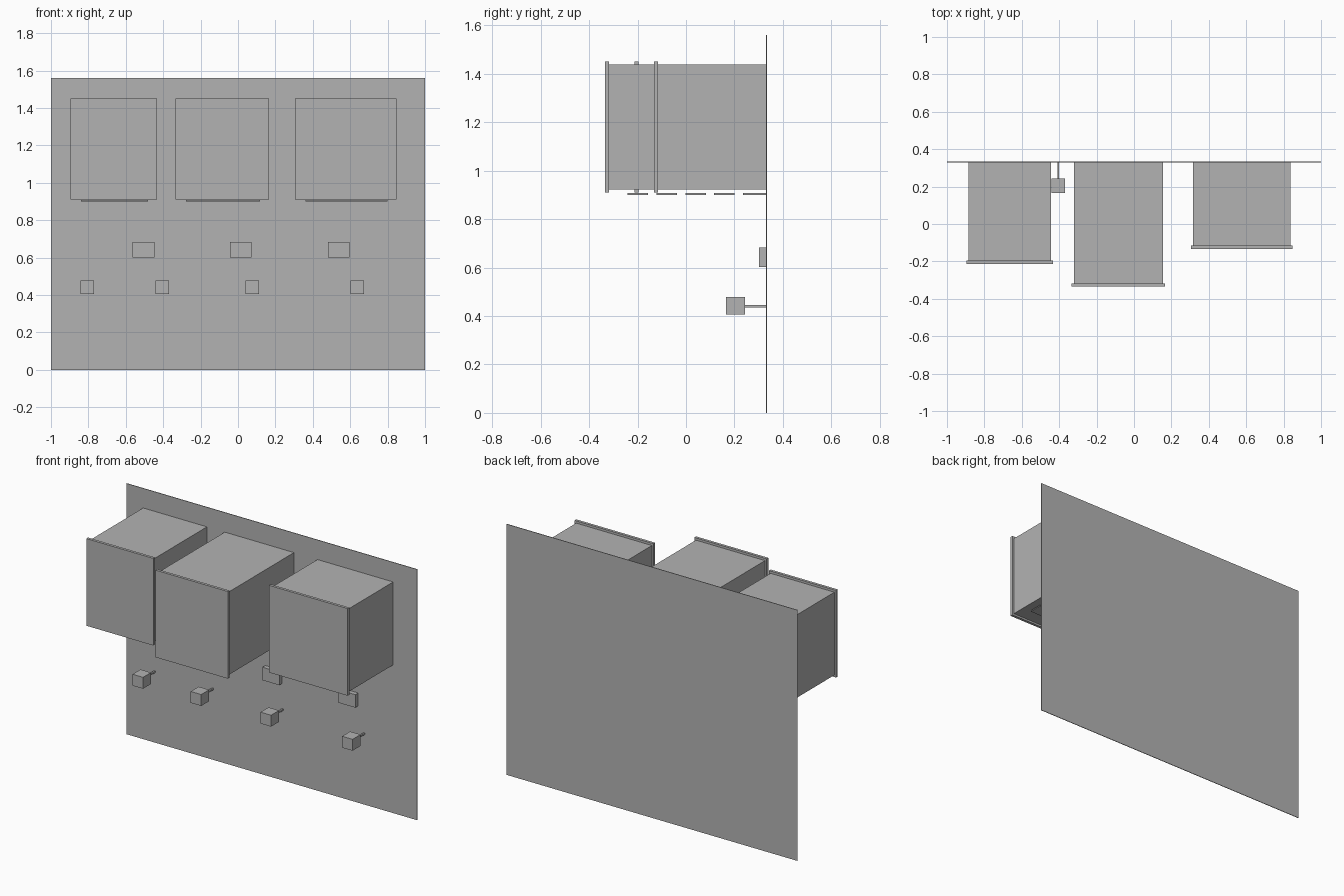
import bpy
import bmesh
from mathutils import Matrix, Vector

cube = bpy.data.objects.get("Cube")
if cube:
    bpy.data.objects.remove(cube, do_unlink=True)

grey = bpy.data.materials.new("plain grey")
grey.use_nodes = True
grey.diffuse_color = (0.45, 0.45, 0.45, 1)
grey.node_tree.nodes["Principled BSDF"].inputs["Base Color"].default_value = grey.diffuse_color

WALL_Y = 0.33


def box(name, x, y, z):
    """Box spanning the (low, high) ranges on each axis."""
    low, high = Vector((x[0], y[0], z[0])), Vector((x[1], y[1], z[1]))
    bm = bmesh.new()
    matrix = Matrix.Translation((low + high) / 2) @ Matrix.Diagonal((*(high - low), 1))
    bmesh.ops.create_cube(bm, size=1, matrix=matrix)
    mesh = bpy.data.meshes.new(name)
    bm.to_mesh(mesh)
    bm.free()
    mesh.materials.append(grey)
    obj = bpy.data.objects.new(name, mesh)
    bpy.context.collection.objects.link(obj)
    return obj


# Thin backing wall
box("wall", (-1, 1), (WALL_Y, 0.334), (0, 1.56))

# Wall cabinets: side, door left edge, door right edge, front, slat count
cabinets = [
    ("right", -0.895, -0.434, -0.213, 4),
    ("middle", -0.333, 0.165, -0.334, 5),
    ("left", 0.305, 0.848, -0.133, 3),
]
for side, x0, x1, front, slats in cabinets:
    back = front + 0.017
    box(f"{side}_cabinet_body", (x0 + 0.011, x1 - 0.011), (back, WALL_Y), (0.922, 1.438))
    box(f"{side}_cabinet_door", (x0, x1), (front, back), (0.91, 1.452))
    # Row of thin slats below the cabinet, the last one meeting the wall
    for i in range(slats):
        y = 0.235 - 0.119 * i
        end = WALL_Y if i == 0 else y + 0.085
        box(f"{side}_slat_{i + 1}", (x0 + 0.055, x1 - 0.048), (y, end), (0.9, 0.907))

# Shallow wall plates
for i, x in enumerate((-0.505, 0.015, 0.538)):
    box(f"wall_plate_{i + 1}", (x - 0.058, x + 0.058), (0.302, WALL_Y), (0.602, 0.683))

# Cube knobs on thin stems
for i, x in enumerate((-0.805, -0.405, 0.076, 0.637)):
    box(f"knob_{i + 1}", (x - 0.036, x + 0.036), (0.165, 0.243), (0.407, 0.478))
    box(f"knob_stem_{i + 1}", (x - 0.005, x + 0.005), (0.243, WALL_Y), (0.436, 0.446))
